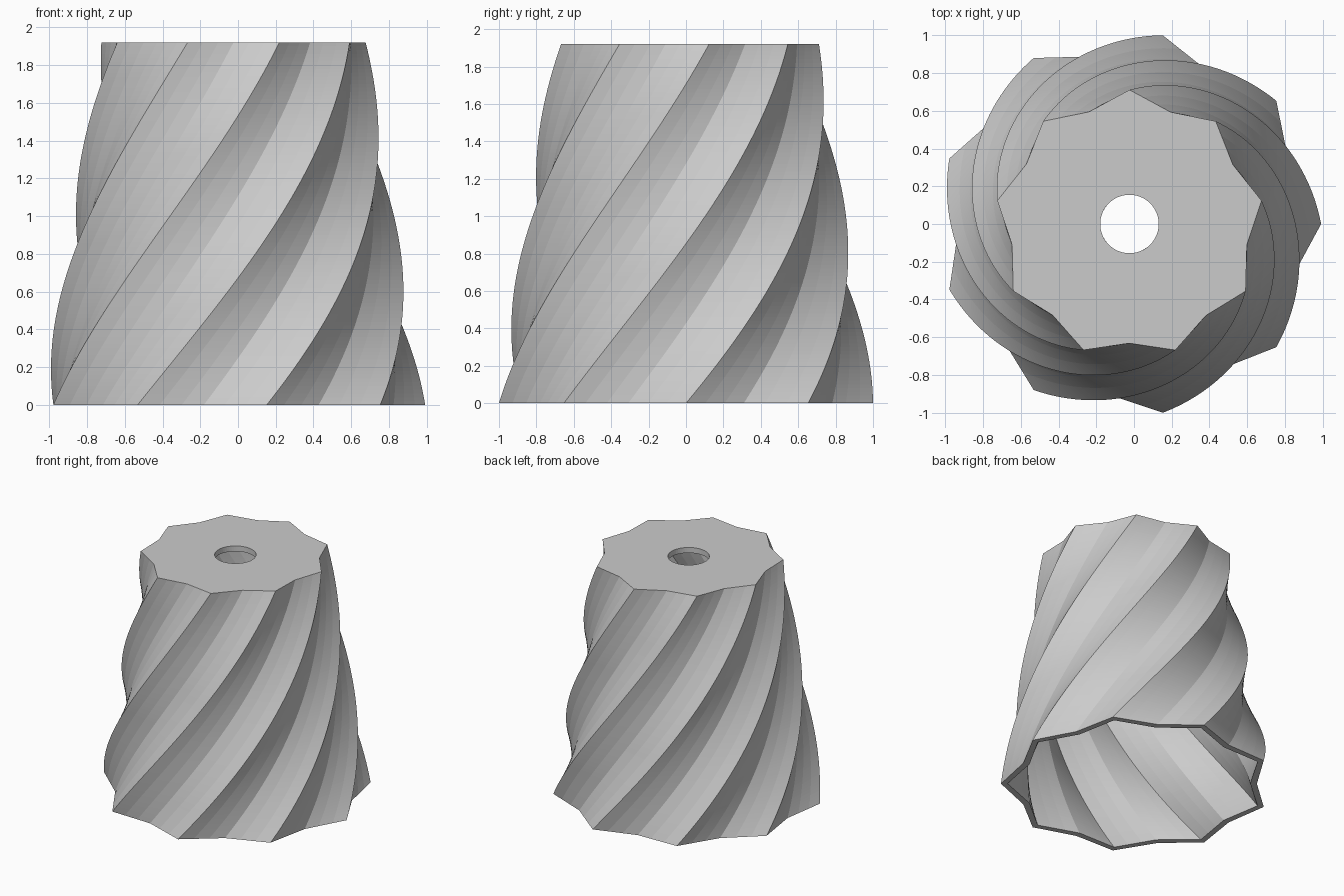
import bpy, bmesh
from math import radians, cos, sin
from mathutils import Vector, Matrix

default = bpy.data.objects.get("Cube")
if default:
    bpy.data.objects.remove(default, do_unlink=True)

POINTS = 9            # ridges around the shade
SPLIT = 3             # pieces per straight side
LAYERS = 96
HEIGHT = 1.92
TIP, VALLEY = 1.0154, 0.9026
TOP_SCALE = 0.7
TWIST = radians(90)
WALL = 0.045
HOLE = 0.155
CENTRE_X = -0.024

grey = bpy.data.materials.new("warm_grey")
grey.use_nodes = True
grey.diffuse_color = (0.6, 0.6, 0.6, 1)
grey.node_tree.nodes["Principled BSDF"].inputs["Base Color"].default_value = (0.6, 0.6, 0.6, 1)


def polar(r, angle):
    return Vector((r * cos(angle), r * sin(angle), 0))


def star(inset):
    """Star outline with straight sides, split into short pieces."""
    step = radians(180 / POINTS)
    corners = [polar((VALLEY if i % 2 else TIP) - inset, i * step)
               for i in range(2 * POINTS)]
    return [a.lerp(b, k / SPLIT)
            for a, b in zip(corners, corners[1:] + corners[:1])
            for k in range(SPLIT)]


def circle(r):
    n = 2 * POINTS * SPLIT
    return [polar(r, radians(360) * i / n) for i in range(n)]


def ring(bm, outline, z, taper=True):
    """Place an outline at height z, twisted and tapered to match."""
    t = z / HEIGHT
    scale = 1 + (TOP_SCALE - 1) * t if taper else 1
    turn = Matrix.Rotation(TWIST * t, 3, 'Z')
    offset = Vector((CENTRE_X, 0, z))
    return [bm.verts.new(turn @ (p * scale) + offset) for p in outline]


# Shade: outer wall, top plate, hole, ceiling, inner wall and bottom rim
bm = bmesh.new()
outer, inner = star(0), star(WALL * 1.1)
ceiling = HEIGHT - WALL
rings = [ring(bm, outer, HEIGHT * i / LAYERS) for i in range(LAYERS + 1)]
rings += [ring(bm, circle(HOLE), z, False) for z in (HEIGHT, ceiling)]
rings += [ring(bm, inner, ceiling * (1 - i / LAYERS)) for i in range(LAYERS + 1)]

for low, high in zip(rings, rings[1:] + rings[:1]):
    for i in range(len(low)):
        j = (i + 1) % len(low)
        bm.faces.new((low[i], low[j], high[j], high[i]))
bmesh.ops.recalc_face_normals(bm, faces=bm.faces)

mesh = bpy.data.meshes.new("twisted_shade")
bm.to_mesh(mesh)
bm.free()
mesh.materials.append(grey)
shade = bpy.data.objects.new("twisted_shade", mesh)
bpy.context.collection.objects.link(shade)
